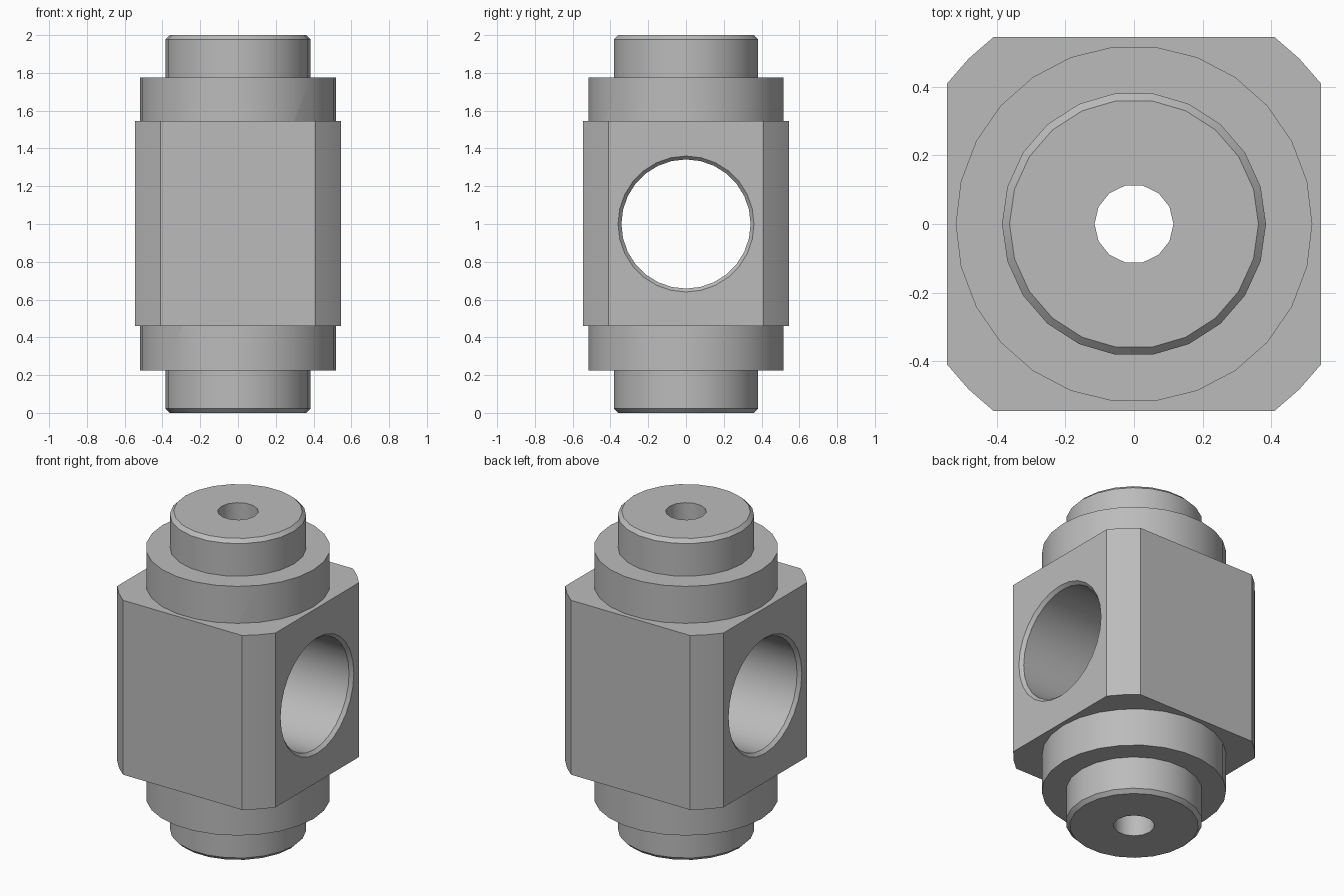
import bpy, bmesh
from math import cos, sin, pi, radians, atan2, hypot
from mathutils import Matrix

cube = bpy.data.objects.get("Cube")
if cube:
    bpy.data.objects.remove(cube, do_unlink=True)

steel = bpy.data.materials.new("grey steel")
steel.use_nodes = True
GREY = (0.5, 0.5, 0.5, 1)
steel.diffuse_color = GREY
steel.node_tree.nodes["Principled BSDF"].inputs["Base Color"].default_value = GREY

HALF, FLAT = 0.545, 0.41           # block half width, half width of its flat sides
LOW, HIGH = 0.46, 1.545            # block bottom and top


def loft(name, rings):
    """Closed solid through equal-length rings of points, capped at both ends."""
    bm = bmesh.new()
    loops = [[bm.verts.new(p) for p in ring] for ring in rings]
    n = len(loops[0])
    for a, b in zip(loops, loops[1:]):
        for i in range(n):
            j = (i + 1) % n
            bm.faces.new((a[i], a[j], b[j], b[i]))
    bm.faces.new(loops[0][::-1])
    bm.faces.new(loops[-1])
    bmesh.ops.recalc_face_normals(bm, faces=bm.faces)
    mesh = bpy.data.meshes.new(name)
    bm.to_mesh(mesh)
    bm.free()
    mesh.materials.append(steel)
    obj = bpy.data.objects.new(name, mesh)
    bpy.context.collection.objects.link(obj)
    return obj


def turned(name, profile, sides):
    """Turned solid about z from (radius, height) pairs."""
    angles = [2 * pi * i / sides for i in range(sides)]
    return loft(name, [[(r * cos(a), r * sin(a), z) for a in angles]
                       for r, z in profile])


def combine(target, tool, operation):
    """Apply a boolean and discard the tool."""
    tool.hide_render = True
    mod = target.modifiers.new(operation, "BOOLEAN")
    mod.operation, mod.solver, mod.object = operation, "EXACT", tool
    bpy.context.view_layer.objects.active = target
    bpy.ops.object.modifier_apply(modifier=mod.name)
    bpy.data.objects.remove(tool, do_unlink=True)


# Square block with rounded corners
radius = hypot(HALF, FLAT)
start = atan2(FLAT, HALF)
sweep = pi / 2 - 2 * start
outline = [(radius * cos(a), radius * sin(a))
           for q in range(4) for t in (0, 0.5, 1)
           for a in [q * pi / 2 + start + t * sweep]]
body = loft("bored_block", [[(x, y, z) for x, y in outline] for z in (LOW, HIGH)])

# Stepped collar and chamfered journal at each end
for flip in (False, True):
    collar = turned("collar", [(0.52, 1.5), (0.52, 1.775)], 26)
    journal = turned("journal", [(0.385, 1.7), (0.385, 1.978), (0.363, 2)], 22)
    for part in (collar, journal):
        if flip:
            part.data.transform(Matrix.Translation((0, 0, 2)) @ Matrix.Rotation(pi, 4, "X"))
        combine(body, part, "UNION")

# Narrow bore along the axis
combine(body, turned("axial_bore", [(0.115, -0.1), (0.115, 2.1)], 14), "DIFFERENCE")

# Wide cross bore with chamfered mouths
cross = turned("cross_bore", [(0.36, -0.6), (0.36, -HALF), (0.342, -0.525),
                              (0.342, 0.525), (0.36, HALF), (0.36, 0.6)], 28)
cross.data.transform(Matrix.Translation((0, 0, 1)) @ Matrix.Rotation(pi / 2, 4, "Y"))
combine(body, cross, "DIFFERENCE")

# Smooth the round walls and keep the edges crisp
bpy.ops.object.select_all(action="DESELECT")
body.select_set(True)
bpy.context.view_layer.objects.active = body
bpy.ops.object.shade_smooth_by_angle(angle=radians(30))
